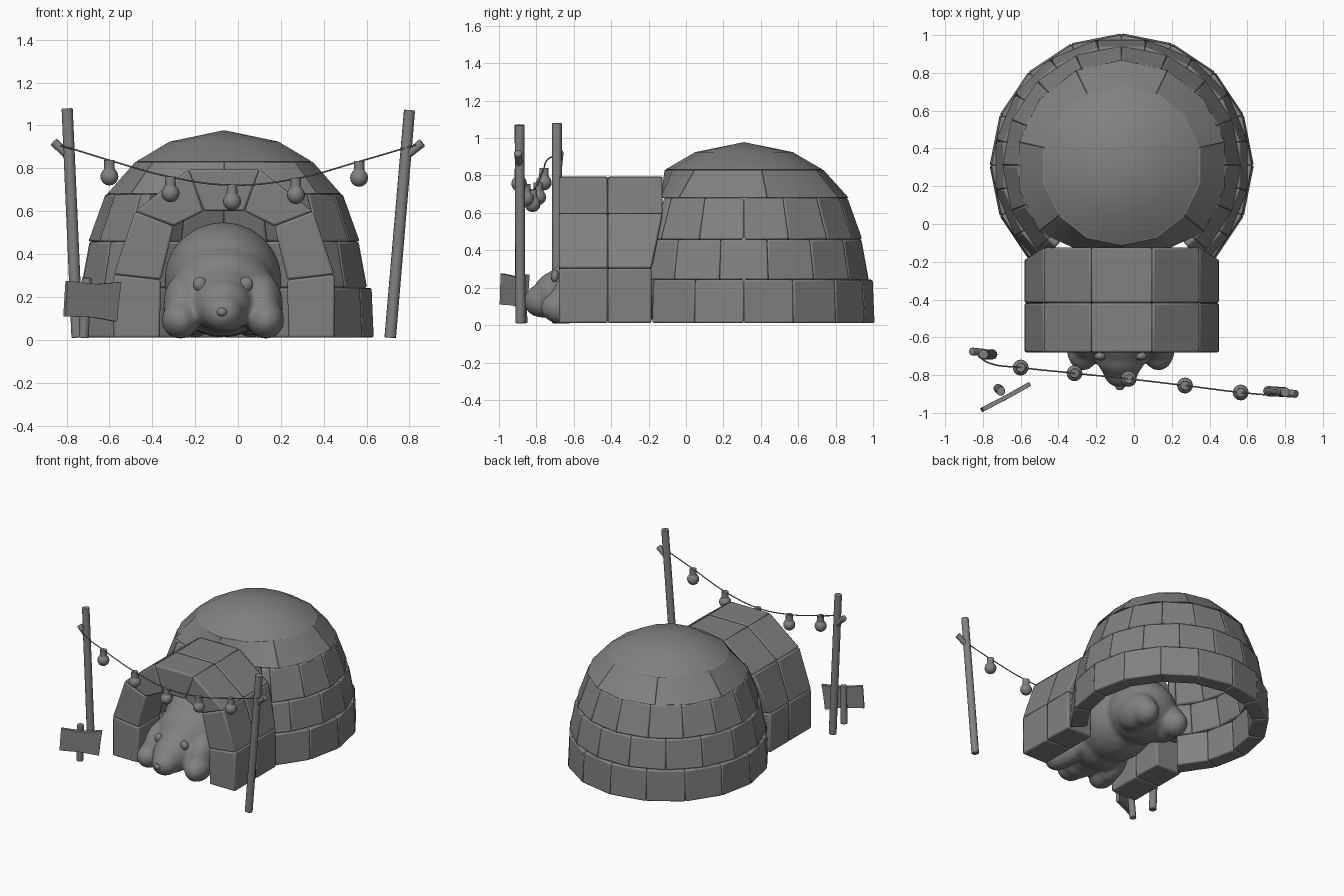
import bpy, bmesh, math
from mathutils import Vector, Matrix

if "Cube" in bpy.data.objects:
    bpy.data.objects.remove(bpy.data.objects["Cube"])

CX, CY = -0.065, 0.31          # dome centre

grey = bpy.data.materials.new("dark_grey")
grey.diffuse_color = (0.22, 0.22, 0.22, 1)
grey.use_nodes = True
grey.node_tree.nodes["Principled BSDF"].inputs["Base Color"].default_value = grey.diffuse_color


def finish(name, bm, bevel=0.0, smooth=35):
    bmesh.ops.recalc_face_normals(bm, faces=bm.faces)
    me = bpy.data.meshes.new(name)
    bm.to_mesh(me)
    bm.free()
    me.materials.append(grey)
    ob = bpy.data.objects.new(name, me)
    bpy.context.collection.objects.link(ob)
    if bevel:
        m = ob.modifiers.new("bevel", 'BEVEL')
        m.width, m.segments, m.limit_method = bevel, 2, 'ANGLE'
        m.angle_limit = math.radians(35)
    bpy.ops.object.select_all(action='DESELECT')
    ob.select_set(True)
    bpy.context.view_layer.objects.active = ob
    bpy.ops.object.shade_smooth_by_angle(angle=math.radians(smooth))
    return ob


def loft(bm, sections):
    """Closed solid through a list of equal-length loops."""
    loops = [[bm.verts.new(p) for p in s] for s in sections]
    n = len(loops[0])
    for a, b in zip(loops, loops[1:]):
        for i in range(n):
            bm.faces.new((a[i], a[(i + 1) % n], b[(i + 1) % n], b[i]))
    bm.faces.new(loops[0])
    bm.faces.new(loops[-1])


def ball(bm, loc, scale, rot_x=0.0, rot_z=0.0, seg=24):
    m = (Matrix.Translation(loc) @ Matrix.Rotation(rot_z, 4, 'Z')
         @ Matrix.Rotation(rot_x, 4, 'X') @ Matrix.Diagonal((*scale, 1)))
    bmesh.ops.create_uvsphere(bm, u_segments=seg, v_segments=seg // 2, radius=1, matrix=m)


def rod(bm, a, b, r1, r2, seg=12):
    a, b = Vector(a), Vector(b)
    d = b - a
    m = Matrix.Translation((a + b) / 2) @ d.to_track_quat('Z', 'Y').to_matrix().to_4x4()
    bmesh.ops.create_cone(bm, cap_ends=True, segments=seg, radius1=r1, radius2=r2,
                          depth=d.length, matrix=m)


# Dome rows: z0, z1, r0, r1, count, half-step offset, steps per block, half door angle
rows = [(0.01, 0.243, 0.70, 0.69, 16, 0.0, 1, 43),
        (0.243, 0.458, 0.68, 0.64, 16, 0.5, 1, 40),
        (0.458, 0.68, 0.635, 0.555, 16, 0.0, 1, 39),
        (0.68, 0.83, 0.56, 0.425, 7, 0.0, 2, 0)]
for k, (z0, z1, r0, r1, n, off, steps, door) in enumerate(rows):
    bm = bmesh.new()
    t = 0.12
    for i in range(n):
        a0, a1 = 360 / n * (i + off), 360 / n * (i + off + 1)
        a0, a1 = max(a0, door), min(a1, 360 - door)   # angle 0 faces the door
        if a1 - a0 < 3:
            continue
        secs = []
        for s in range(steps + 1):
            a = math.radians(a0 + (a1 - a0) * s / steps - 90)
            c, sn = math.cos(a), math.sin(a)
            secs.append([(CX + r * c, max(CY + r * sn, -9 if door else -0.135), z) for r, z in
                         ((r0, z0), (r1, z1), (r1 - t, z1), (r0 - t, z0))])
        loft(bm, secs)
    finish("dome_row_%d" % (k + 1), bm, 0.01)

# Dome cap
bm = bmesh.new()
N = 14
prof = [(0.30, 0.77), (0.40, 0.825), (0.42, 0.832), (0.26, 0.925)]
rings = [[bm.verts.new((CX + r * math.cos(2 * math.pi * (i + .5) / N),
                        CY + r * math.sin(2 * math.pi * (i + .5) / N), z))
          for i in range(N)] for r, z in prof]
apex = bm.verts.new((CX, CY, 0.978))
for i in range(N):
    j = (i + 1) % N
    for a, b in zip(rings, rings[1:]):
        bm.faces.new((a[i], a[j], b[j], b[i]))
    bm.faces.new((rings[-1][i], rings[-1][j], apex))
bm.faces.new(rings[0])
finish("dome_cap", bm)

# Entrance tunnel: two arches of seven blocks
outer = [(0.515, 0.01), (0.515, 0.305), (0.415, 0.60), (0.165, 0.795)]
inner = [(0.30, 0.01), (0.295, 0.28), (0.235, 0.53), (0.095, 0.60)]
outer += [(-x, z) for x, z in reversed(outer)]
inner += [(-x, z) for x, z in reversed(inner)]
for name, y0, y1 in (("tunnel_front_arch", -0.68, -0.418), ("tunnel_back_arch", -0.418, -0.125)):
    bm = bmesh.new()
    for i in range(7):
        quad = (outer[i], outer[i + 1], inner[i + 1], inner[i])
        loft(bm, [[(CX + x, y - (0.06 if y > -0.2 and z < 0.4 else 0), z) for x, z in quad]
                  for y in (y0, y1)])
    finish(name, bm, 0.011)

# Bear body: overlapping ellipsoids fused into one smooth skin
BX = -0.07
bm = bmesh.new()
ball(bm, (BX, -0.29, 0.28), (0.275, 0.32, 0.27))
ball(bm, (BX, 0.0, 0.24), (0.24, 0.26, 0.22))
ball(bm, (BX, -0.47, 0.23), (0.245, 0.22, 0.215))
ball(bm, (BX, -0.60, 0.19), (0.165, 0.16, 0.155))
ball(bm, (BX, -0.69, 0.16), (0.138, 0.13, 0.13))
ball(bm, (BX, -0.77, 0.128), (0.098, 0.10, 0.09))
for s in (-1, 1):
    ball(bm, (BX + s * 0.185, -0.56, 0.16), (0.095, 0.17, 0.145), 0.6)
    ball(bm, (BX + s * 0.20, -0.66, 0.093), (0.088, 0.12, 0.09))
    ball(bm, (BX + s * 0.13, 0.10, 0.15), (0.115, 0.17, 0.13))
    ball(bm, (BX + s * 0.13, 0.20, 0.105), (0.09, 0.105, 0.095))
bear = finish("bear_body", bm, smooth=180)
m = bear.modifiers.new("fuse", 'REMESH')
m.mode, m.voxel_size, m.use_smooth_shade = 'VOXEL', 0.013, True
m = bear.modifiers.new("soften", 'SMOOTH')
m.iterations, m.factor = 18, 0.5

# Ears, nose and eyes
for name, parts in (
        ("bear_ears", [((BX + s * 0.108, -0.70, 0.26), (0.032, 0.022, 0.034)) for s in (-1, 1)]),
        ("bear_nose", [((BX - 0.005, -0.862, 0.13), (0.024, 0.018, 0.02))]),
        ("bear_eyes", [((BX + s * 0.056, -0.806, 0.172), (0.01, 0.012, 0.01)) for s in (-1, 1)])):
    bm = bmesh.new()
    for loc, size in parts:
        ball(bm, loc, size, seg=16)
    finish(name, bm, smooth=180)

# Poles with branch stubs
for name, a, b, c, d in (
        ("left_pole", (-0.75, -0.69, 0.01), (-0.797, -0.69, 1.08), (-0.785, -0.68, 0.85), (-0.86, -0.675, 0.925)),
        ("right_pole", (0.71, -0.885, 0.01), (0.8, -0.89, 1.072), (0.775, -0.89, 0.85), (0.86, -0.90, 0.92))):
    bm = bmesh.new()
    rod(bm, a, b, 0.027, 0.026)
    rod(bm, c, d, 0.018, 0.021)
    finish(name, bm, 0.004)

# Wire
hang = [(-0.60, -0.76, 0.838), (-0.315, -0.79, 0.76), (-0.028, -0.82, 0.722),
        (0.27, -0.855, 0.752), (0.565, -0.892, 0.832)]
path = [(-0.825, -0.70, 0.905), (-0.77, -0.735, 0.89)] + hang + [(0.83, -0.915, 0.91)]
cu = bpy.data.curves.new("light_wire", 'CURVE')
cu.dimensions, cu.bevel_depth, cu.bevel_resolution, cu.resolution_u = '3D', 0.004, 1, 6
cu.materials.append(grey)
sp = cu.splines.new('BEZIER')
sp.bezier_points.add(len(path) - 1)
for bp, p in zip(sp.bezier_points, path):
    bp.co = p
    bp.handle_left_type = bp.handle_right_type = 'AUTO'
bpy.context.collection.objects.link(bpy.data.objects.new("light_wire", cu))

# Bulbs and sockets
for i, (x, y, z) in enumerate(hang):
    bm = bmesh.new()
    rod(bm, (x, y, z - 0.045), (x, y, z + 0.002), 0.025, 0.024)
    rod(bm, (x, y, z - 0.06), (x, y, z - 0.04), 0.036, 0.025, 16)
    ball(bm, (x, y, z - 0.076), (0.042, 0.042, 0.042), seg=16)
    finish("bulb_%d" % (i + 1), bm, smooth=40)

# Sign
bm = bmesh.new()
rod(bm, (-0.72, -0.87, 0.01), (-0.705, -0.885, 0.29), 0.024, 0.024)
finish("sign_post", bm, 0.004)
bm = bmesh.new()
front = [(-0.81, -0.985, 0.11), (-0.68, -0.918, 0.105), (-0.57, -0.856, 0.085), (-0.562, -0.852, 0.17),
         (-0.55, -0.845, 0.27), (-0.66, -0.907, 0.26), (-0.80, -0.98, 0.275)]
loft(bm, [[(x + d, y - 1.9 * d, z) for x, y, z in front] for d in (0.006, -0.005)])
finish("sign_board", bm)
